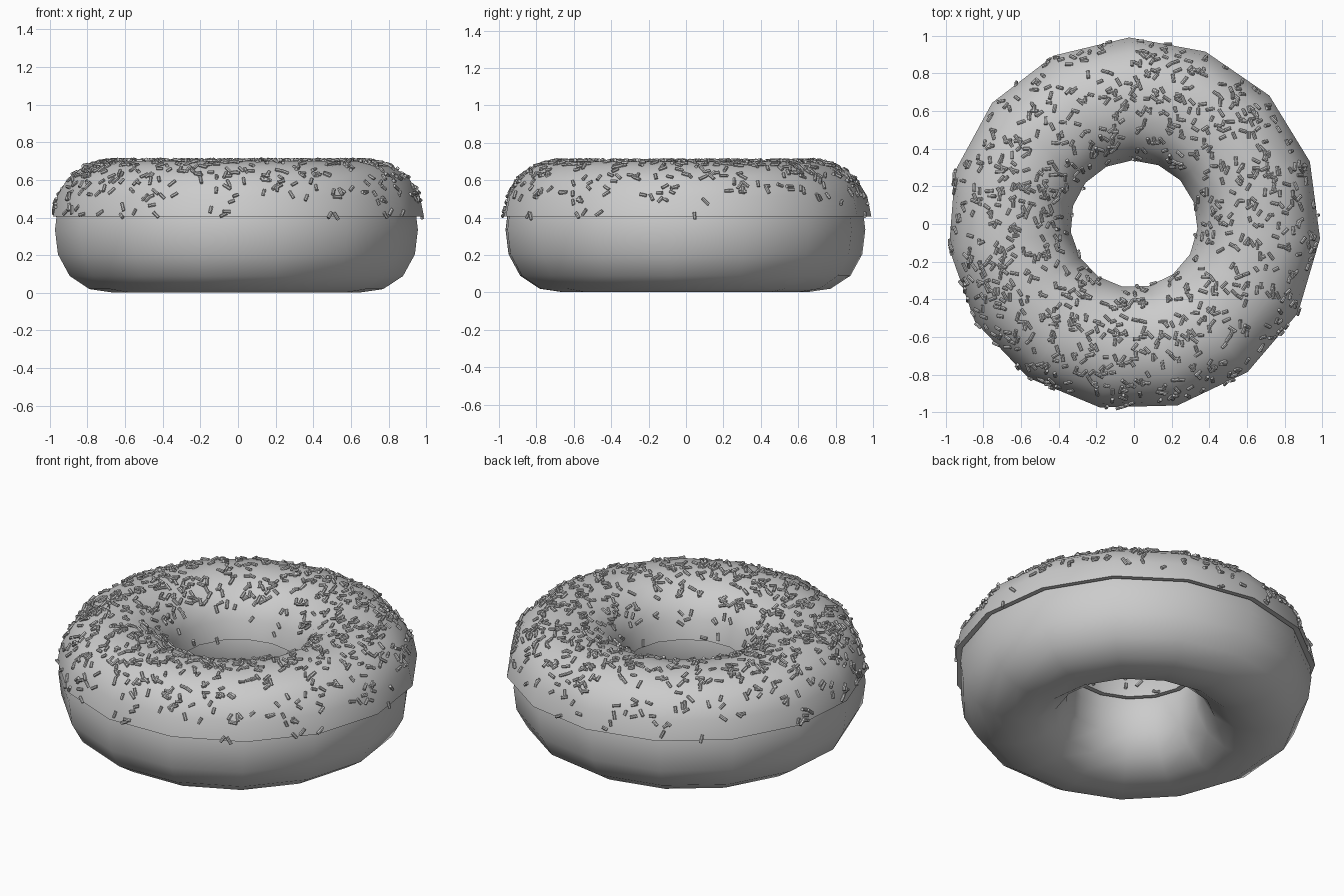
import bpy, bmesh, random
from math import sin, cos, pi, radians
from mathutils import Vector, Matrix

if "Cube" in bpy.data.objects:
    bpy.data.objects.remove(bpy.data.objects["Cube"])

random.seed(7)
SEG = 15
PHASE = radians(91.5)


def arc(center, a, b, start, end, count, n=2.3):
    """Rounded (superellipse) cross-section points as (radius, z)."""
    pts = []
    for i in range(count):
        t = start + (end - start) * i / (count - 1)
        c, s = cos(t), sin(t)
        k = (abs(c) ** n + abs(s) ** n) ** (-1 / n)
        pts.append((center[0] + a * c * k, center[1] + b * s * k))
    return pts


def add_object(name, bm):
    mesh = bpy.data.meshes.new(name)
    bm.to_mesh(mesh)
    bm.free()
    obj = bpy.data.objects.new(name, mesh)
    bpy.context.collection.objects.link(obj)
    bpy.ops.object.select_all(action='DESELECT')
    bpy.context.view_layer.objects.active = obj
    obj.select_set(True)
    bpy.ops.object.shade_smooth_by_angle(angle=radians(50))
    return obj


def ring(name, profile, offset=(0, 0)):
    """Sweep a closed profile around the z axis."""
    bm = bmesh.new()
    rows = []
    for i in range(SEG):
        ang = PHASE + 2 * pi * i / SEG
        rows.append([bm.verts.new((r * cos(ang) + offset[0], r * sin(ang) + offset[1], z))
                     for r, z in profile])
    m = len(profile)
    for i in range(SEG):
        p, q = rows[i], rows[(i + 1) % SEG]
        for j in range(m):
            k = (j + 1) % m
            bm.faces.new((p[j], q[j], q[k], p[k]))
    bmesh.ops.recalc_face_normals(bm, faces=bm.faces)
    return add_object(name, bm)


# Dough ring
dough_profile = arc((0.665, 0.335), 0.305, 0.333, 0, 2 * pi, 17)[:-1]
ring("dough", dough_profile, (-0.011, -0.011))

# Icing shell over the upper half, with a small lip at its lower edge
outer = arc((0.665, 0.36), 0.328, 0.342, 0.13, pi - 0.13, 10)
inner = arc((0.665, 0.36), 0.295, 0.315, pi - 0.15, 0.15, 10)
icing = ring("icing", outer + inner)

# Sprinkles scattered over the outward, upward-facing icing faces
icing.data.calc_loop_triangles()
tris, weights = [], []
for t in icing.data.loop_triangles:
    n = t.normal
    a, b, c = (icing.data.vertices[i].co for i in t.vertices)
    if n.z > 0.03:
        mid = (a + b + c) / 3
        sparse = 0.55 if mid.x < -0.1 and mid.y > 0.45 else 1.0
        tris.append((a, b, c, n.copy()))
        weights.append(t.area * n.z * sparse)

bm = bmesh.new()
for a, b, c, n in random.choices(tris, weights, k=1000):
    u, v = random.random(), random.random()
    if u + v > 1:
        u, v = 1 - u, 1 - v
    pos = a + (b - a) * u + (c - a) * v + n * 0.005
    tangent = n.orthogonal().normalized()
    tangent.rotate(Matrix.Rotation(random.uniform(0, 2 * pi), 3, n))
    axis = (tangent + n * random.uniform(-0.25, 0.25)).normalized()
    rot = axis.to_track_quat('Z', 'Y').to_matrix().to_4x4()
    bmesh.ops.create_cone(bm, cap_ends=True, segments=7, radius1=0.009, radius2=0.009,
                          depth=random.uniform(0.03, 0.048),
                          matrix=Matrix.Translation(pos) @ rot)
add_object("sprinkles", bm)
